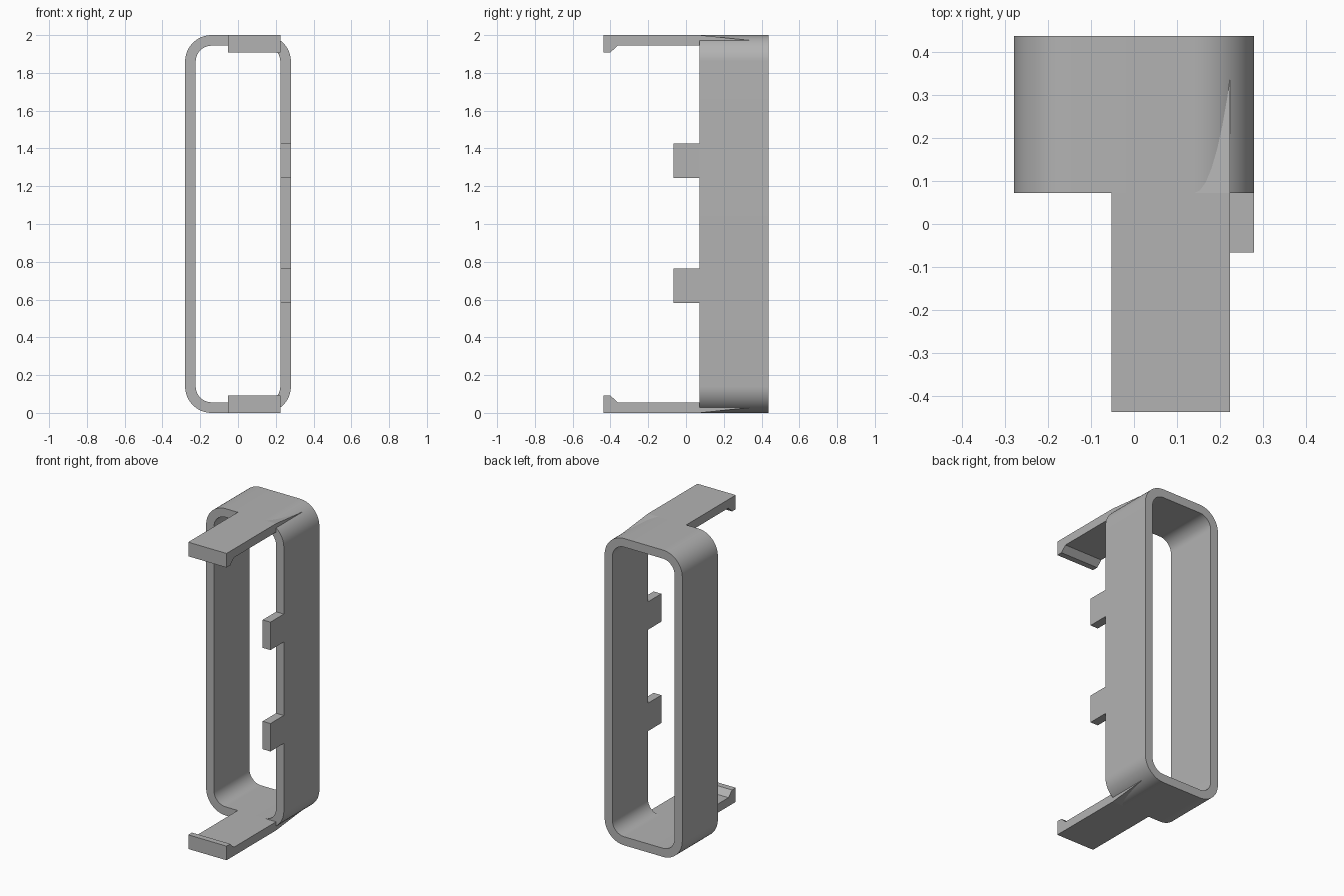
import bpy, bmesh, math
from mathutils import Vector

cube = bpy.data.objects.get("Cube")
if cube:
    bpy.data.objects.remove(cube, do_unlink=True)

grey = bpy.data.materials.new("plain grey")
grey.use_nodes = True
colour = (0.45, 0.45, 0.45, 1)
grey.diffuse_color = colour
grey.node_tree.nodes["Principled BSDF"].inputs["Base Color"].default_value = colour

HALF_W, HEIGHT, WALL, RADIUS = 0.28, 2.0, 0.056, 0.14
FRONT, BACK = 0.072, 0.438       # depth range of the frame
ARM_L, ARM_R = -0.052, HALF_W - WALL


def finish(name, bm):
    bmesh.ops.recalc_face_normals(bm, faces=bm.faces[:])
    mesh = bpy.data.meshes.new(name)
    bm.to_mesh(mesh)
    bm.free()
    mesh.materials.append(grey)
    obj = bpy.data.objects.new(name, mesh)
    bpy.context.collection.objects.link(obj)
    return obj


def extrude_x(name, profile, x0, x1):
    """Prism with a (y, z) profile running from x0 to x1."""
    bm = bmesh.new()
    face = bm.faces.new([bm.verts.new((x0, y, z)) for y, z in profile])
    grown = bmesh.ops.extrude_face_region(bm, geom=[face])["geom"]
    moved = [v for v in grown if isinstance(v, bmesh.types.BMVert)]
    bmesh.ops.translate(bm, verts=moved, vec=Vector((x1 - x0, 0, 0)))
    return finish(name, bm)


def rounded_loop(inset, steps=16):
    """Rounded rectangle in x, z, inset from the outside of the frame."""
    points = []
    cx, cz = HALF_W - RADIUS, HEIGHT / 2 - RADIUS
    for corner, (sx, sz) in enumerate([(1, 1), (-1, 1), (-1, -1), (1, -1)]):
        for i in range(steps + 1):
            a = math.pi / 2 * (corner + i / steps)
            r = RADIUS - inset
            points.append((sx * cx + r * math.cos(a), HEIGHT / 2 + sz * cz + r * math.sin(a)))
    return points


# Rounded band forming the frame
bm = bmesh.new()
outer, inner = rounded_loop(0), rounded_loop(WALL)
rings = [[bm.verts.new((x, y, z)) for x, z in pts]
         for pts, y in [(outer, FRONT), (outer, BACK), (inner, BACK), (inner, FRONT)]]
count = len(outer)
for k in range(4):
    a, b = rings[k], rings[(k + 1) % 4]
    for i in range(count):
        j = (i + 1) % count
        bm.faces.new((a[i], a[j], b[j], b[i]))
frame = finish("frame", bm)
bpy.context.view_layer.objects.active = frame
frame.select_set(True)
bpy.ops.object.shade_smooth_by_angle(angle=math.radians(30))

# Hooked arms and the wedges fairing them into the rounded corners
arm = [(FRONT, 0), (-0.438, 0), (-0.438, 0.092), (-0.4, 0.092), (-0.363, WALL), (FRONT, WALL)]
wedge = [(FRONT, 0), (0.35, 0.029), (0.35, 0.035), (FRONT, 0.035)]
for label, flip in (("lower", False), ("upper", True)):
    for part, shape, left in (("hook_arm", arm, ARM_L), ("arm_wedge", wedge, HALF_W - RADIUS)):
        profile = [(y, HEIGHT - z if flip else z) for y, z in shape]
        extrude_x(f"{label}_{part}", profile, left, ARM_R)

# Locating tabs on the left wall
for label, z0 in (("lower", 0.582), ("upper", 1.243)):
    z1 = z0 + 0.182
    extrude_x(f"{label}_tab", [(-0.066, z0), (FRONT, z0), (FRONT, z1), (-0.066, z1)], ARM_R, HALF_W)
